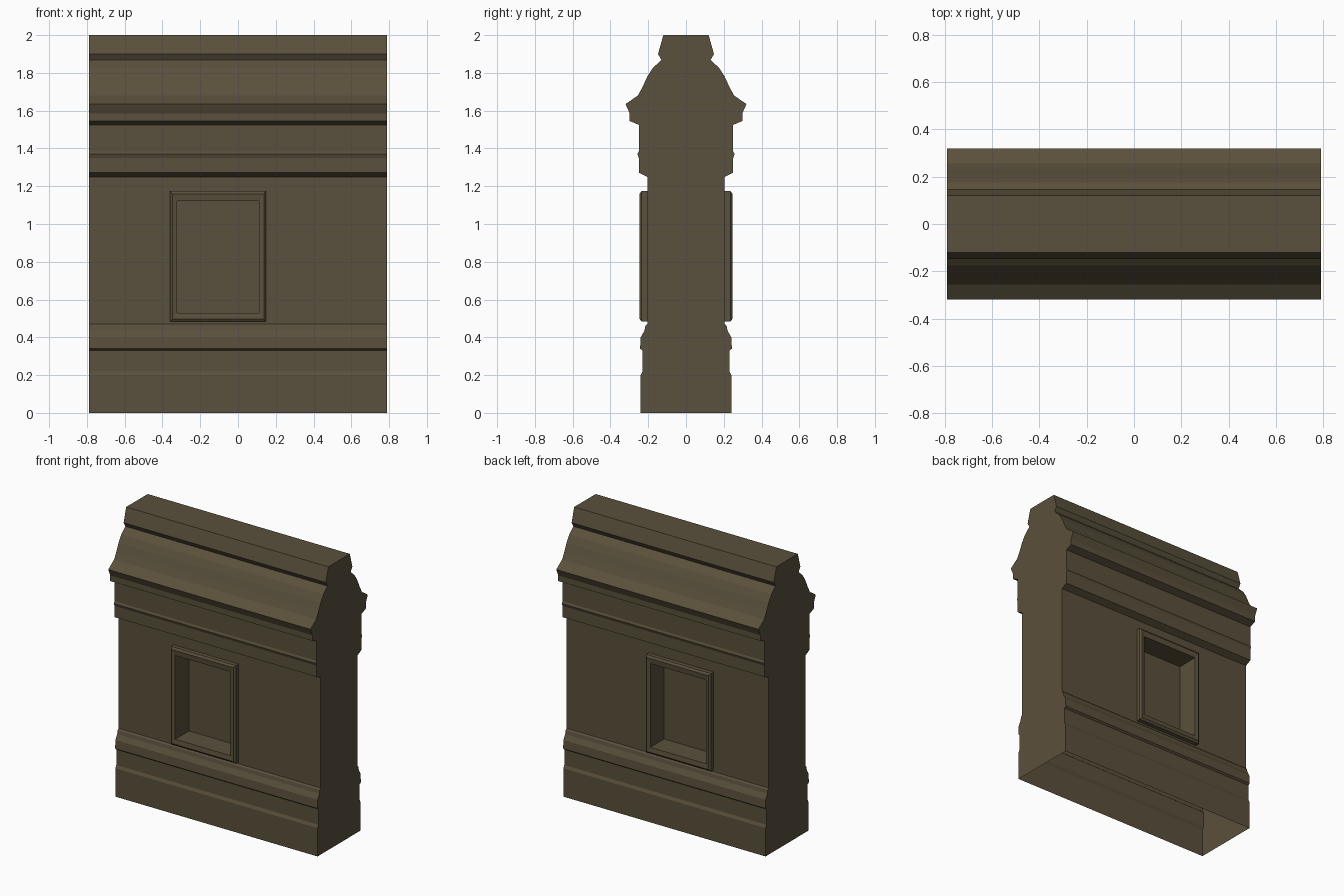
import bpy, bmesh

if "Cube" in bpy.data.objects:
    bpy.data.objects.remove(bpy.data.objects["Cube"])

stone = bpy.data.materials.new("dark brown stone")
stone.diffuse_color = (0.102, 0.080, 0.045, 1)
stone.use_nodes = True
stone.node_tree.nodes["Principled BSDF"].inputs["Base Color"].default_value = stone.diffuse_color

HALF = 0.79
WALL_Y, WALL_LOW, WALL_TOP = 0.205, 0.47, 1.25

# Half cross-section (y, z): plinth below the plain wall, cornice above it
plinth = [(0.24, 0), (0.24, 0.2), (0.23, 0.22), (0.23, 0.33), (0.243, 0.34),
          (0.24, 0.4), (0.22, 0.435), (0.215, 0.46), (WALL_Y, WALL_LOW)]
cornice = [(WALL_Y, WALL_TOP), (0.25, 1.272), (0.25, 1.35), (0.257, 1.37), (0.25, 1.385),
           (0.25, 1.525), (0.298, 1.545), (0.298, 1.585), (0.32, 1.635),
           (0.255, 1.68), (0.23, 1.725), (0.205, 1.78), (0.175, 1.827),
           (0.13, 1.868), (0.148, 1.9), (0.12, 2.0)]


def finish(bm, name):
    bmesh.ops.remove_doubles(bm, verts=bm.verts, dist=1e-5)
    bmesh.ops.recalc_face_normals(bm, faces=bm.faces)
    mesh = bpy.data.meshes.new(name)
    bm.to_mesh(mesh)
    bm.free()
    mesh.materials.append(stone)
    obj = bpy.data.objects.new(name, mesh)
    bpy.context.collection.objects.link(obj)
    return obj


# Wall body: moulded profile run along x, with end caps and an open underside
bm = bmesh.new()
half = plinth + cornice
outline = [(-y, z) for y, z in half] + [(y, z) for y, z in reversed(half)]
left = [bm.verts.new((-HALF, y, z)) for y, z in outline]
right = [bm.verts.new((HALF, y, z)) for y, z in outline]
for i in range(len(outline) - 1):
    bm.faces.new((left[i], right[i], right[i + 1], left[i + 1]))
bm.faces.new(left)
bm.faces.new(right)

# Plain wall bands become rings: wall, raised frame, bevel, recess, sunken panel
for side in (-1, 1):
    plain = [f for f in bm.faces if len(f.verts) == 4
             and all(abs(v.co.y - side * WALL_Y) < 1e-5 for v in f.verts)]
    bmesh.ops.delete(bm, geom=plain, context='FACES_ONLY')
    rings = [(-HALF, HALF, WALL_LOW, WALL_TOP, WALL_Y),
             (-0.36, 0.148, 0.483, 1.175, WALL_Y),
             (-0.36, 0.148, 0.483, 1.175, 0.235),
             (-0.347, 0.137, 0.497, 1.16, 0.245),
             (-0.323, 0.111, 0.53, 1.122, 0.24),
             (-0.323, 0.111, 0.53, 1.122, 0.085)]
    prev = None
    for x0, x1, z0, z1, y in rings:
        loop = [bm.verts.new((x, side * y, z))
                for x, z in ((x0, z0), (x1, z0), (x1, z1), (x0, z1))]
        if prev:
            for i in range(4):
                j = (i + 1) % 4
                bm.faces.new((prev[i], prev[j], loop[j], loop[i]))
        prev = loop
    bm.faces.new(prev)
finish(bm, "moulded_wall_section")
